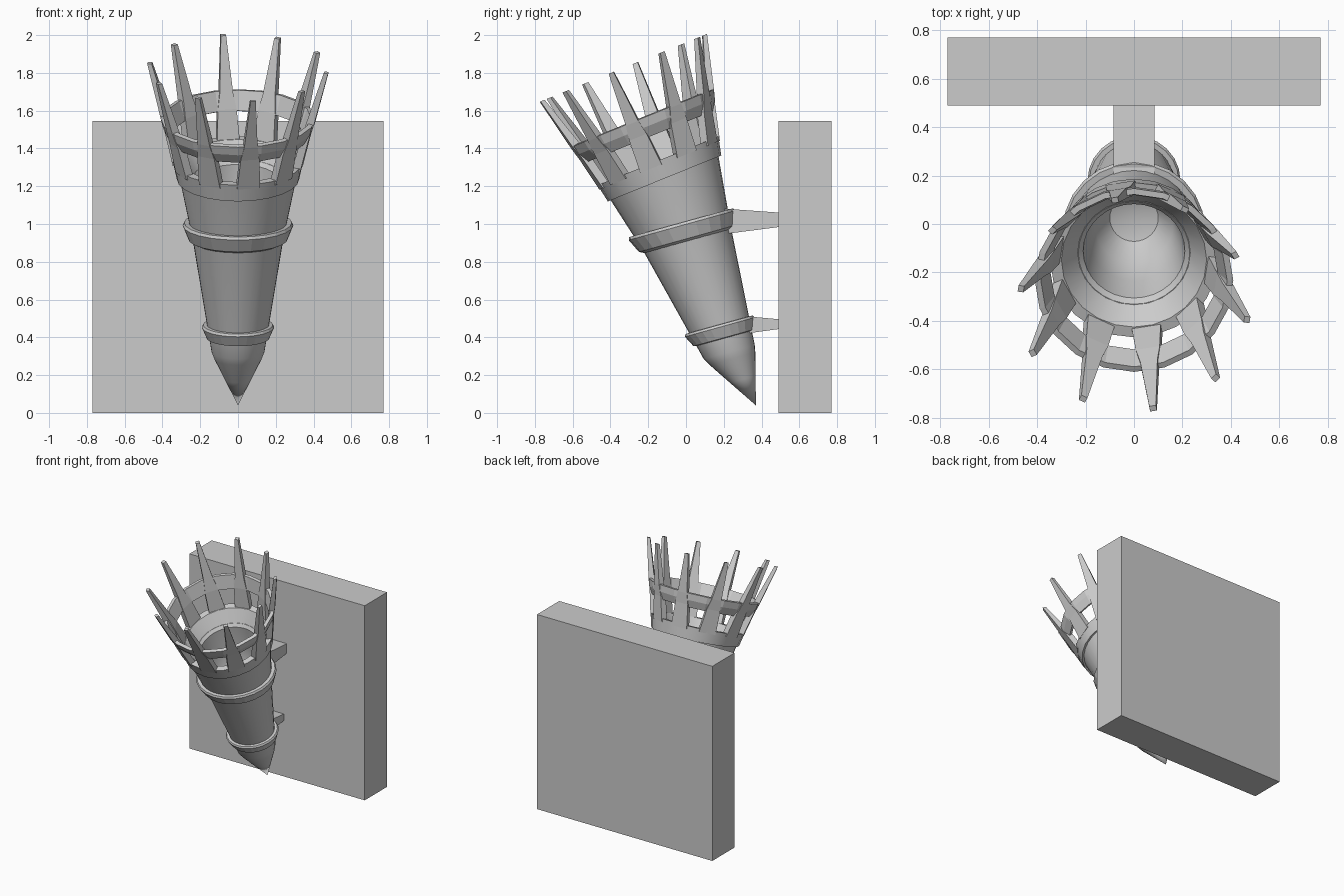
import bpy, bmesh
from math import sin, cos, pi, radians
from mathutils import Vector

if "Cube" in bpy.data.objects:
    bpy.data.objects.remove(bpy.data.objects["Cube"])

SIDES = 24
BASE = Vector((0, 0.185, 0.44))
ACROSS = Vector((0, 0.964, 0.267))   # tilted cross-section direction
ALONG = Vector((0, -0.349, 0.937))   # leaning torch axis


def place(x, y, s):
    """Torch coordinates to world; the crown leans a bit more than the body."""
    if s > 0.8:
        s += 0.115 * y
    return BASE + Vector((x, 0, 0)) + ACROSS * y + ALONG * s


def finish(name, bm, smooth=None):
    bmesh.ops.recalc_face_normals(bm, faces=bm.faces)
    me = bpy.data.meshes.new(name)
    bm.to_mesh(me)
    bm.free()
    ob = bpy.data.objects.new(name, me)
    bpy.context.collection.objects.link(ob)
    if smooth:
        bpy.ops.object.select_all(action='DESELECT')
        ob.select_set(True)
        bpy.context.view_layer.objects.active = ob
        bpy.ops.object.shade_smooth_by_angle(angle=radians(smooth))
    return ob


def loft(bm, rings, closed=False, caps=False):
    loops = [[bm.verts.new(p) for p in ring] for ring in rings]
    pairs = list(zip(loops, loops[1:] + loops[:1] if closed else loops[1:]))
    for a, b in pairs:
        for i in range(len(a)):
            j = (i + 1) % len(a)
            bm.faces.new((a[i], a[j], b[j], b[i]))
    if caps:
        bm.faces.new(loops[0])
        bm.faces.new(loops[-1])


def lathe(name, profile, closed=False, smooth=None, sides=SIDES):
    """Revolve (radius, height, y offset) points about the torch axis."""
    bm = bmesh.new()
    rings = []
    for r, s, *off in profile:
        dy = off[0] if off else 0
        rings.append([place(r * sin(2 * pi * i / sides), dy - r * cos(2 * pi * i / sides), s)
                      for i in range(sides)])
    loft(bm, rings, closed, not closed)
    bmesh.ops.remove_doubles(bm, verts=bm.verts, dist=0.0008)
    return finish(name, bm, smooth)


def bracket(name, w, y0, y1, z0, z1):
    bm = bmesh.new()
    loft(bm, [[(-w, y, a), (w, y, a), (w, y, b), (-w, y, b)]
              for y, (a, b) in ((y0, z0), (y1, z1))], caps=True)
    finish(name, bm)


# Wall block
bm = bmesh.new()
loft(bm, [[(-.77, .49, z), (.77, .49, z), (.77, .77, z), (-.77, .77, z)] for z in (0, 1.545)],
     caps=True)
finish("wall_block", bm)

# Brackets to the wall
bracket("upper_bracket", .085, .15, .5, (.94, 1.085), (.985, 1.06))
bracket("lower_bracket", .06, .28, .5, (.415, .515), (.445, .495))

# Hollow body with pointed end and bowl
lathe("torch_body", [
    (.0002, -.437, .034), (.07, -.285, .017), (.125, -.165, .004), (.14, -.125),
    (.155, -.03), (.24, .51), (.312, .87), (.23, .87), (.21, .85),
    (.19, .68), (.16, .55), (.10, .46), (.0002, .43)], smooth=35, sides=32)

# Collar below the openings
lathe("crown_collar", [(.325, .855), (.346, .955), (.30, .955), (.225, .86)], True, 25)

# Binding rings
lathe("lower_ring", [(.145, -.05), (.167, -.045), (.192, .015), (.185, .028), (.15, .03)], True)
lathe("middle_ring", [(.235, .50), (.264, .515), (.293, .59), (.285, .605), (.24, .605)], True)
lathe("crown_rim", [(.365, 1.09), (.398, 1.145), (.41, 1.195), (.385, 1.20), (.345, 1.10)], True, sides=20)

# Ten posts that run through the rim and taper into spikes
for k in range(10):
    a = radians(9.6 + 36 * k)
    bm = bmesh.new()
    sections = []
    for r, s, w, t in ((.318, .93, .062, .022), (.362, 1.11, .05, .022),
                       (.388, 1.19, .036, .022), (.472, 1.48, .014, .012)):
        sections.append([place((r + dr) * sin(a) + dw * cos(a),
                               -(r + dr) * cos(a) + dw * sin(a), s)
                         for dw, dr in ((-w, -t), (w, -t), (w, t), (-w, t))])
    loft(bm, sections, caps=True)
    finish(f"crown_spike_{k + 1}", bm)
